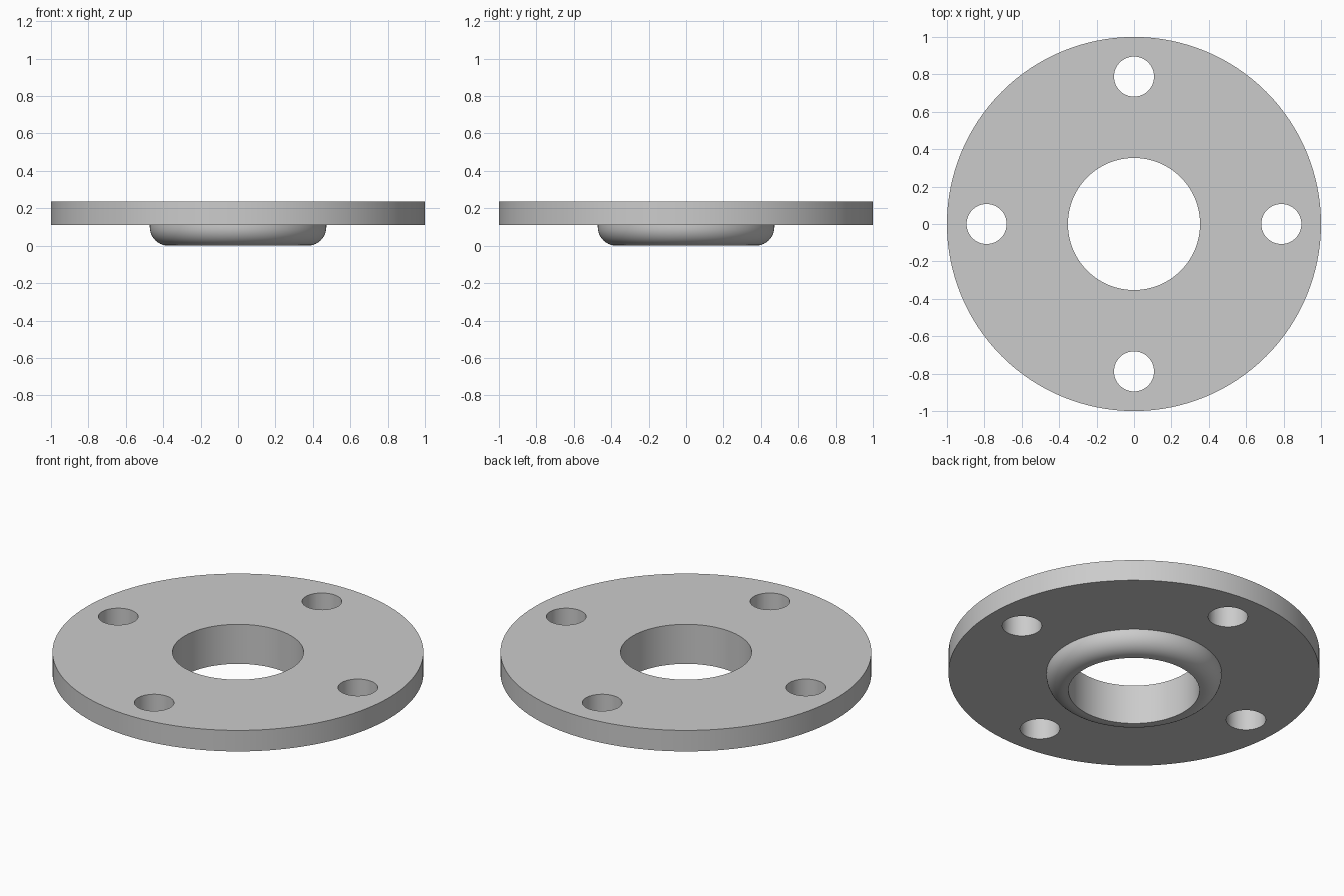
import bpy, bmesh, math
from mathutils import Vector, Matrix

if "Cube" in bpy.data.objects:
    bpy.data.objects.remove(bpy.data.objects["Cube"])

SEGMENTS = 128
BORE, HUB, RIM = 0.353, 0.472, 1.0
DISC_BOTTOM, TOP, FILLET = 0.11, 0.235, 0.1
HOLE, HOLE_CIRCLE = 0.107, 0.788

steel = bpy.data.materials.new("grey_steel")
steel.diffuse_color = (0.6, 0.6, 0.6, 1)
steel.use_nodes = True
steel.node_tree.nodes["Principled BSDF"].inputs["Base Color"].default_value = steel.diffuse_color

# Flange cross-section: bore, rounded hub below, flat disc above
profile = [(BORE, TOP), (BORE, 0.0)]
for i in range(11):
    a = math.radians(-90 + 9 * i)
    profile.append((HUB - FILLET + FILLET * math.cos(a), FILLET + FILLET * math.sin(a)))
profile += [(HUB, DISC_BOTTOM), (RIM, DISC_BOTTOM), (RIM, TOP)]

# Revolve the closed cross-section around z
bm = bmesh.new()
rings = []
for s in range(SEGMENTS):
    a = math.tau * s / SEGMENTS
    rings.append([bm.verts.new((r * math.cos(a), r * math.sin(a), z)) for r, z in profile])
n = len(profile)
for s in range(SEGMENTS):
    p, q = rings[s], rings[(s + 1) % SEGMENTS]
    for i in range(n):
        j = (i + 1) % n
        bm.faces.new((p[i], q[i], q[j], p[j]))
bmesh.ops.recalc_face_normals(bm, faces=bm.faces)
mesh = bpy.data.meshes.new("flange")
bm.to_mesh(mesh)
bm.free()
flange = bpy.data.objects.new("flange", mesh)
bpy.context.collection.objects.link(flange)
mesh.materials.append(steel)

# Four bolt holes, cut with one helper
bm = bmesh.new()
for k in range(4):
    a = k * math.pi / 2
    pos = Vector((HOLE_CIRCLE * math.cos(a), HOLE_CIRCLE * math.sin(a), 0.17))
    bmesh.ops.create_cone(bm, cap_ends=True, segments=48, radius1=HOLE, radius2=HOLE,
                          depth=0.5, matrix=Matrix.Translation(pos))
cut_mesh = bpy.data.meshes.new("bolt_hole_cutter")
bm.to_mesh(cut_mesh)
bm.free()
cut_mesh.materials.append(steel)
cutter = bpy.data.objects.new("bolt_hole_cutter", cut_mesh)
bpy.context.collection.objects.link(cutter)
cutter.hide_render = True

bpy.context.view_layer.objects.active = flange
flange.select_set(True)
cut = flange.modifiers.new("bolt_holes", 'BOOLEAN')
cut.operation = 'DIFFERENCE'
cut.solver = 'EXACT'
cut.object = cutter
bpy.ops.object.modifier_apply(modifier=cut.name)
bpy.data.objects.remove(cutter)

bpy.ops.object.shade_smooth_by_angle(angle=math.radians(30))
